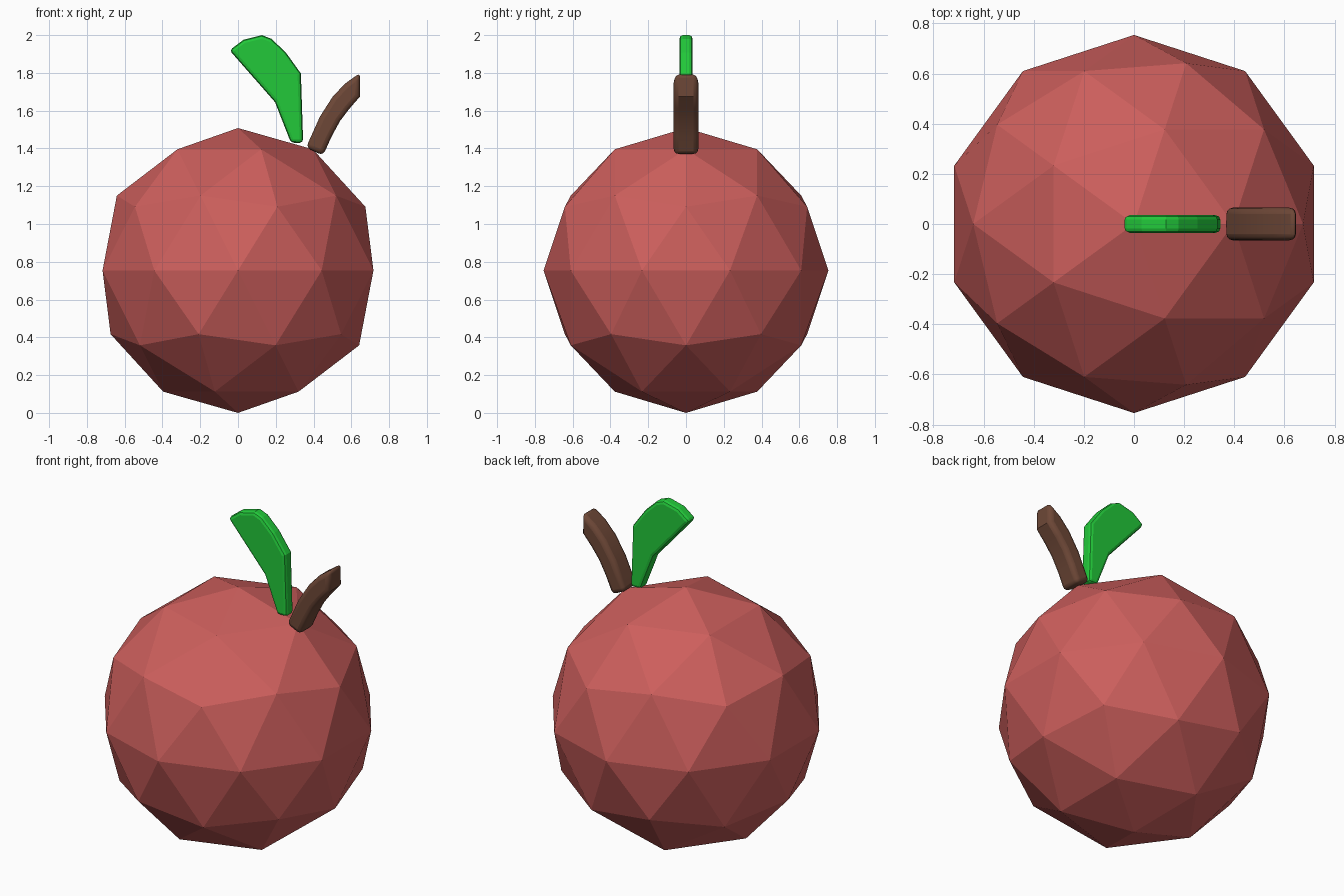
import bpy, bmesh, math

if "Cube" in bpy.data.objects:
    bpy.data.objects.remove(bpy.data.objects["Cube"])


def material(name, rgb):
    m = bpy.data.materials.new(name)
    m.diffuse_color = (*rgb, 1)
    m.use_nodes = True
    m.node_tree.nodes["Principled BSDF"].inputs["Base Color"].default_value = m.diffuse_color
    return m


def plate(name, outline, half, bevel, segments, mat):
    """Extrude an XZ outline symmetrically along Y and round its edges."""
    bm = bmesh.new()
    face = bm.faces.new([bm.verts.new((x, -half, z)) for x, z in outline])
    ext = bmesh.ops.extrude_face_region(bm, geom=[face])
    for v in ext["geom"]:
        if isinstance(v, bmesh.types.BMVert):
            v.co.y = half
    bmesh.ops.recalc_face_normals(bm, faces=bm.faces)
    me = bpy.data.meshes.new(name)
    bm.to_mesh(me)
    bm.free()
    me.materials.append(mat)
    ob = bpy.data.objects.new(name, me)
    bpy.context.collection.objects.link(ob)
    mod = ob.modifiers.new("rounding", "BEVEL")
    mod.width = bevel
    mod.segments = segments
    mod.limit_method = "ANGLE"
    mod.angle_limit = math.radians(50)
    return ob


red = material("fruit red", (0.604, 0.113, 0.107))
green = material("leaf green", (0.016, 0.58, 0.042))
brown = material("stem brown", (0.155, 0.064, 0.038))

# Faceted fruit body
R = 0.754
bpy.ops.mesh.primitive_ico_sphere_add(subdivisions=2, radius=R, location=(0, 0, R))
fruit = bpy.context.object
fruit.name = "fruit"
fruit.data.materials.append(red)

# Curved flat leaf
plate("leaf", [(0.28, 1.43), (0.345, 1.43), (0.333, 1.797), (0.254, 1.907),
               (0.178, 1.98), (0.127, 2.0), (0.03, 1.976), (-0.045, 1.92),
               (0.196, 1.645)],
      0.035, 0.018, 2, green)

# Curved stem
stem = plate("stem", [(0.36, 1.405), (0.45, 1.362), (0.495, 1.462), (0.54, 1.545),
                      (0.588, 1.608), (0.646, 1.675), (0.646, 1.80), (0.565, 1.742),
                      (0.50, 1.672), (0.434, 1.569)],
             0.065, 0.026, 3, brown)
bpy.ops.object.select_all(action="DESELECT")
stem.select_set(True)
bpy.context.view_layer.objects.active = stem
bpy.ops.object.shade_smooth_by_angle(angle=math.radians(35))
